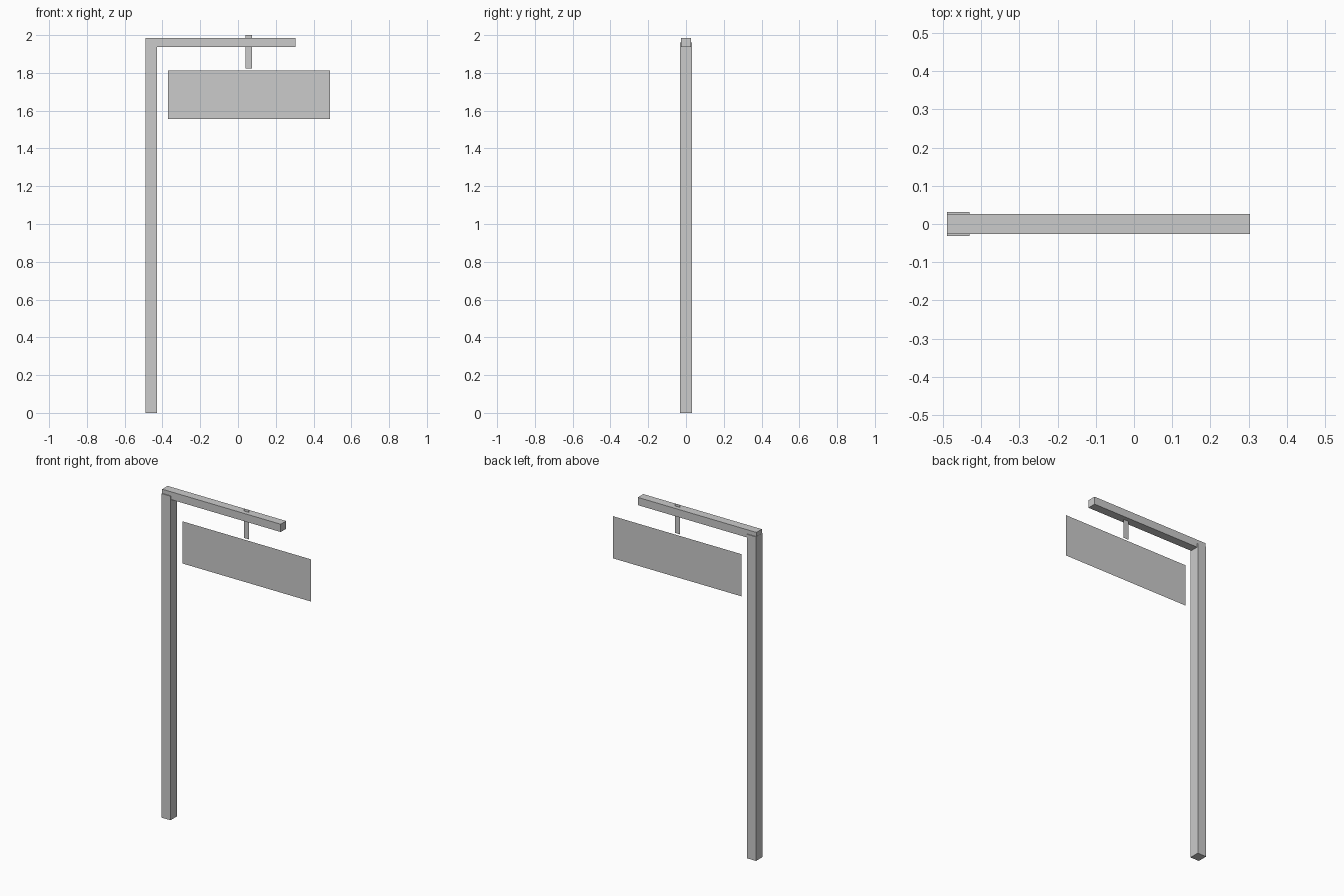
import bpy

default = bpy.data.objects.get("Cube")
if default:
    bpy.data.objects.remove(default, do_unlink=True)

# One plain grey for the whole model
grey = bpy.data.materials.new("plain_grey")
grey.use_nodes = True
colour = (0.6, 0.6, 0.6, 1)
grey.diffuse_color = colour
grey.node_tree.nodes["Principled BSDF"].inputs["Base Color"].default_value = colour


def add_mesh(name, verts, faces):
    mesh = bpy.data.meshes.new(name)
    mesh.from_pydata(verts, [], faces)
    mesh.materials.append(grey)
    obj = bpy.data.objects.new(name, mesh)
    bpy.context.collection.objects.link(obj)
    return obj


def box(name, x0, x1, half_depth, z0, z1):
    bpy.ops.mesh.primitive_cube_add(size=1, location=((x0 + x1) / 2, 0, (z0 + z1) / 2))
    obj = bpy.context.object
    obj.name = name
    obj.scale = (x1 - x0, 2 * half_depth, z1 - z0)
    bpy.ops.object.transform_apply(location=False, rotation=False, scale=True)
    obj.data.materials.append(grey)


def sheet(name, x0, x1, z0, z1):
    """Single upright face in the middle plane, facing the front."""
    add_mesh(name, [(x0, 0, z0), (x1, 0, z0), (x1, 0, z1), (x0, 0, z1)], [(0, 1, 2, 3)])


# Upright post and the arm resting over its top
box("post", -0.49, -0.43, 0.031, 0, 1.96)
box("arm", -0.489, 0.304, 0.026, 1.938, 1.985)

# Thin hanger through the arm and the board below it
sheet("hanger", 0.041, 0.075, 1.822, 2.0)
sheet("sign_board", -0.37, 0.488, 1.557, 1.812)
